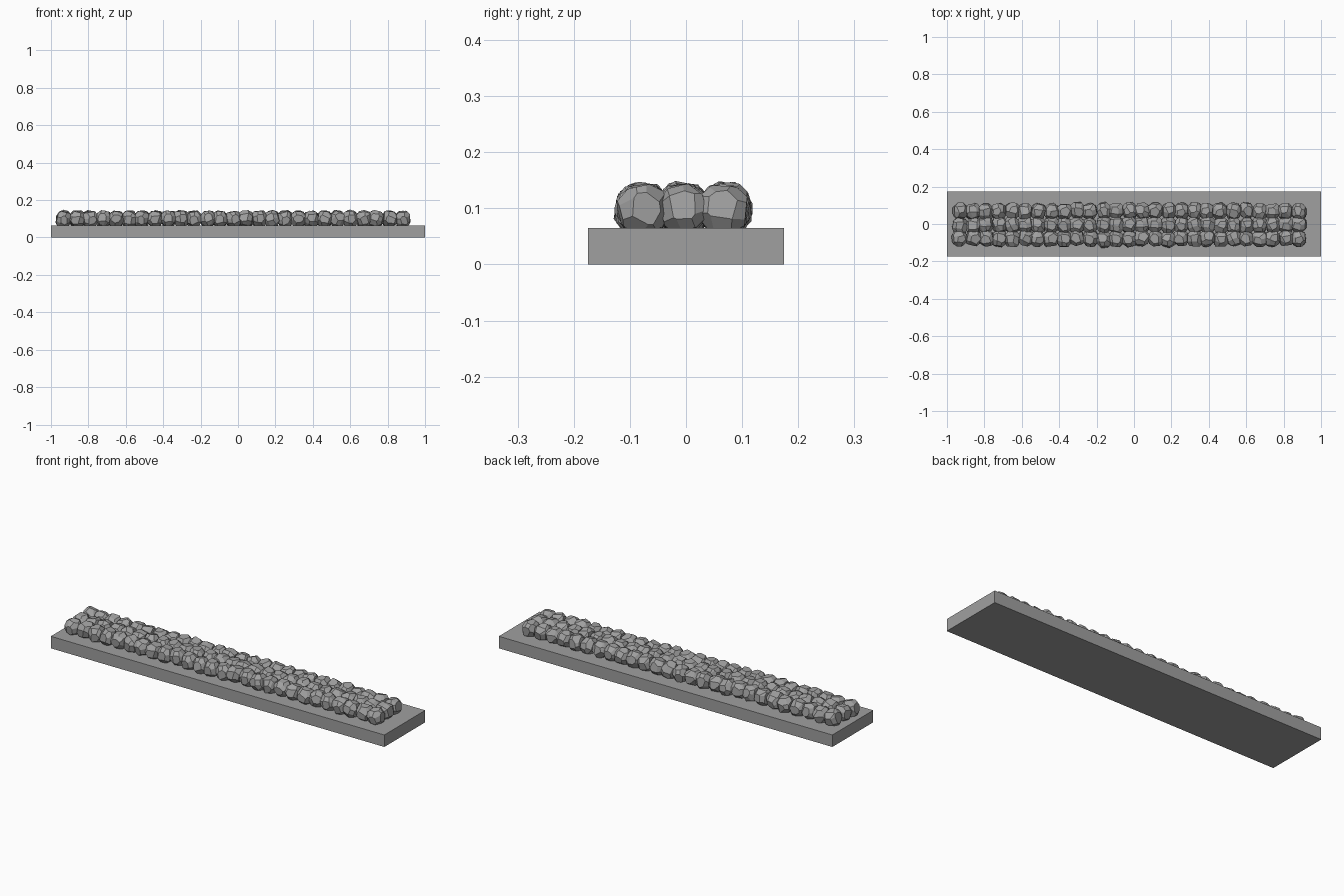
import bpy, bmesh, math, random
from mathutils import Vector, Euler, Matrix

if "Cube" in bpy.data.objects:
    bpy.data.objects.remove(bpy.data.objects["Cube"])

random.seed(7)

stone = bpy.data.materials.new("stone_gray")
stone.diffuse_color = (0.35, 0.35, 0.35, 1)
stone.use_nodes = True
stone.node_tree.nodes["Principled BSDF"].inputs["Base Color"].default_value = stone.diffuse_color


def make_object(name, bm):
    mesh = bpy.data.meshes.new(name)
    bm.to_mesh(mesh)
    bm.free()
    mesh.materials.append(stone)
    obj = bpy.data.objects.new(name, mesh)
    bpy.context.collection.objects.link(obj)
    return obj


def rock_mesh():
    """A block chipped by flat cuts at its corners and edges."""
    bm = bmesh.new()
    bmesh.ops.create_cube(bm, size=1)
    bmesh.ops.scale(bm, verts=bm.verts, vec=(random.uniform(0.070, 0.078),
                    random.uniform(0.078, 0.084), random.uniform(0.076, 0.082)))
    dirs = [(x, y, z) for x in (-1, 0, 1) for y in (-1, 0, 1) for z in (-1, 0, 1)
            if abs(x) + abs(y) + abs(z) >= 2]
    for d in dirs:
        n = Vector([c + random.uniform(-0.3, 0.3) for c in d]).normalized()
        bmesh.ops.bisect_plane(bm, geom=bm.verts[:] + bm.edges[:] + bm.faces[:],
                               plane_co=n * random.uniform(0.040, 0.045),
                               plane_no=n, clear_outer=True)
        rim = [e for e in bm.edges if e.is_boundary]
        if rim:
            bmesh.ops.holes_fill(bm, edges=rim)
    bmesh.ops.recalc_face_normals(bm, faces=bm.faces)
    mesh = bpy.data.meshes.new("rock_shape")
    bm.to_mesh(mesh)
    bm.free()
    return mesh


# flat slab
bm = bmesh.new()
bmesh.ops.create_cube(bm, size=1)
bmesh.ops.scale(bm, verts=bm.verts, vec=(2, 0.35, 0.065))
bmesh.ops.translate(bm, verts=bm.verts, vec=(0, 0, 0.0325))
make_object("base_slab", bm)

# three rows of rocks along the slab
shapes = [rock_mesh() for _ in range(12)]
COUNT = 27
for name, row_y in (("front_rock_row", -0.078), ("middle_rock_row", -0.006),
                    ("back_rock_row", 0.069)):
    bm = bmesh.new()
    for i in range(COUNT):
        first = len(bm.verts)
        bm.from_mesh(random.choice(shapes))
        bm.verts.ensure_lookup_table()
        verts = bm.verts[first:]
        x = -0.93 + i * 1.81 / (COUNT - 1) + random.uniform(-0.004, 0.004)
        rot = Euler([random.uniform(-0.3, 0.3) for _ in range(3)])
        place = Matrix.Translation((x, row_y + random.uniform(-0.004, 0.004),
                                    0.1 + random.uniform(-0.002, 0.002)))
        bmesh.ops.transform(bm, matrix=place @ rot.to_matrix().to_4x4(), verts=verts)
    make_object(name, bm)
for shape in shapes:
    bpy.data.meshes.remove(shape)
